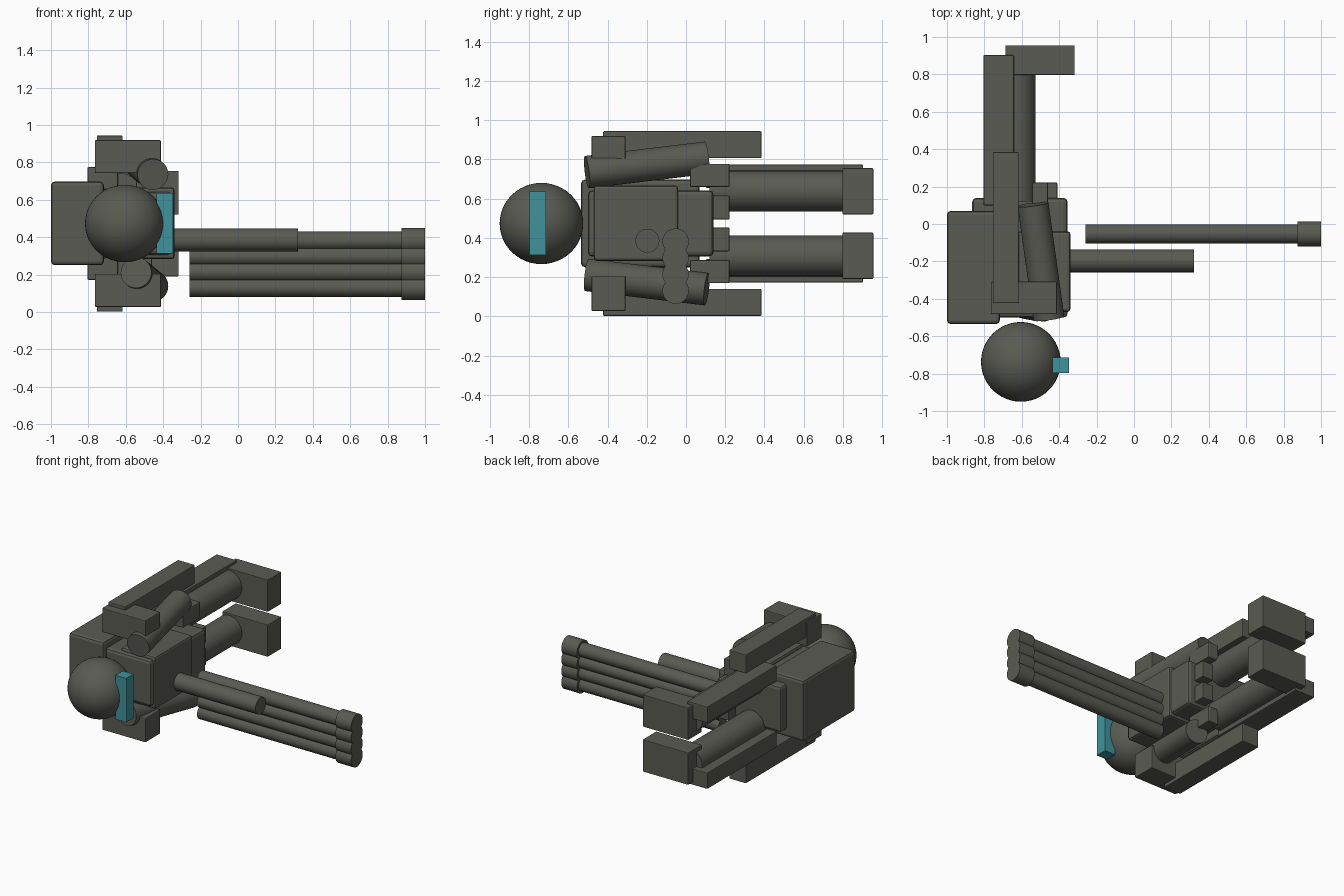
import bpy
from mathutils import Vector

if "Cube" in bpy.data.objects:
    bpy.data.objects.remove(bpy.data.objects["Cube"])

MID = 0.473  # height of the symmetry plane: the figure lies on its side


def material(name, rgb):
    m = bpy.data.materials.new(name)
    m.diffuse_color = (*rgb, 1)
    m.use_nodes = True
    m.node_tree.nodes["Principled BSDF"].inputs["Base Color"].default_value = m.diffuse_color
    return m


GREY = material("olive_grey", (0.10, 0.105, 0.085))
TEAL = material("teal", (0.052, 0.29, 0.335))


def finish(name, mat=GREY, smooth=False):
    ob = bpy.context.object
    ob.name = name
    ob.data.materials.append(mat)
    if smooth:
        bpy.ops.object.shade_smooth_by_angle()
    return ob


def box(name, x, y, z, bevel=0.006, mat=GREY):
    """Box from (min, max) ranges with a small chamfer."""
    bpy.ops.mesh.primitive_cube_add(size=1, location=[sum(r) / 2 for r in (x, y, z)])
    ob = bpy.context.object
    ob.scale = [r[1] - r[0] for r in (x, y, z)]
    bpy.ops.object.transform_apply(location=False, rotation=False, scale=True)
    if bevel:
        b = ob.modifiers.new("bevel", 'BEVEL')
        b.width, b.segments = bevel, 2
    return finish(name, mat)


def mirrored_box(name, x, y, z, bevel=0.006):
    box(name + "_upper", x, y, z, bevel)
    box(name + "_lower", x, y, (2 * MID - z[1], 2 * MID - z[0]), bevel)


def rod(name, a, b, r):
    """Cylinder between two points."""
    a, b = Vector(a), Vector(b)
    d = b - a
    bpy.ops.mesh.primitive_cylinder_add(vertices=48, radius=r, depth=d.length,
                                        location=(a + b) / 2)
    bpy.context.object.rotation_euler = d.to_track_quat('Z', 'Y').to_euler()
    return finish(name, smooth=True)


# Head and visor
bpy.ops.mesh.primitive_uv_sphere_add(segments=48, ring_count=24, radius=1,
                                     location=(-0.605, -0.737, 0.473))
bpy.context.object.scale = (0.213, 0.213, 0.207)
finish("head", smooth=True)
box("visor", (-0.435, -0.347), (-0.797, -0.713), (0.313, 0.635), 0, TEAL)

# Torso, chest and backpack
box("torso", (-0.865, -0.355), (-0.5, 0.14), (0.305, 0.642), 0.022)
box("chest", (-0.62, -0.34), (-0.47, -0.04), (0.283, 0.666), 0.015)
box("backpack", (-1.0, -0.717), (-0.535, 0.07), (0.25, 0.697), 0.02)

# Shoulders and long arm plates
mirrored_box("shoulder", (-0.765, -0.412), (-0.482, -0.308), (0.742, 0.919))
mirrored_box("arm_plate", (-0.755, -0.617), (-0.423, 0.385), (0.806, 0.944))

# Arms, swung opposite ways
rod("arm_upper", (-0.455, -0.505, 0.735), (-0.54, 0.105, 0.808), 0.083)
rod("arm_lower", (-0.545, -0.505, 0.211), (-0.455, 0.105, 0.138), 0.083)

# Hip skirt plates
mirrored_box("outer_skirt", (-0.545, -0.46), (0.02, 0.222), (0.66, 0.777))
mirrored_box("inner_skirt", (-0.50, -0.41), (0.05, 0.222), (0.493, 0.615))

# Legs, calf plates and feet
for side, s in (("upper", 1), ("lower", -1)):
    z = MID + s * 0.165
    rod("leg_" + side, (-0.63, 0.12, z), (-0.63, 0.86, z), 0.104)
mirrored_box("calf_plate", (-0.805, -0.642), (0.1, 0.903), (0.655, 0.774))
mirrored_box("foot", (-0.687, -0.317), (0.797, 0.955), (0.52, 0.755), 0.004)

# Single forward cannon
rod("cannon", (-0.42, -0.197, 0.385), (0.322, -0.197, 0.385), 0.061)

# Row of four barrels with muzzle caps
for i in range(4):
    z = 0.381 - i * 0.0835
    rod(f"barrel_{i + 1}", (-0.26, -0.053, z), (0.88, -0.053, z), 0.05)
    rod(f"muzzle_{i + 1}", (0.873, -0.053, z), (1.0, -0.053, z), 0.067)
